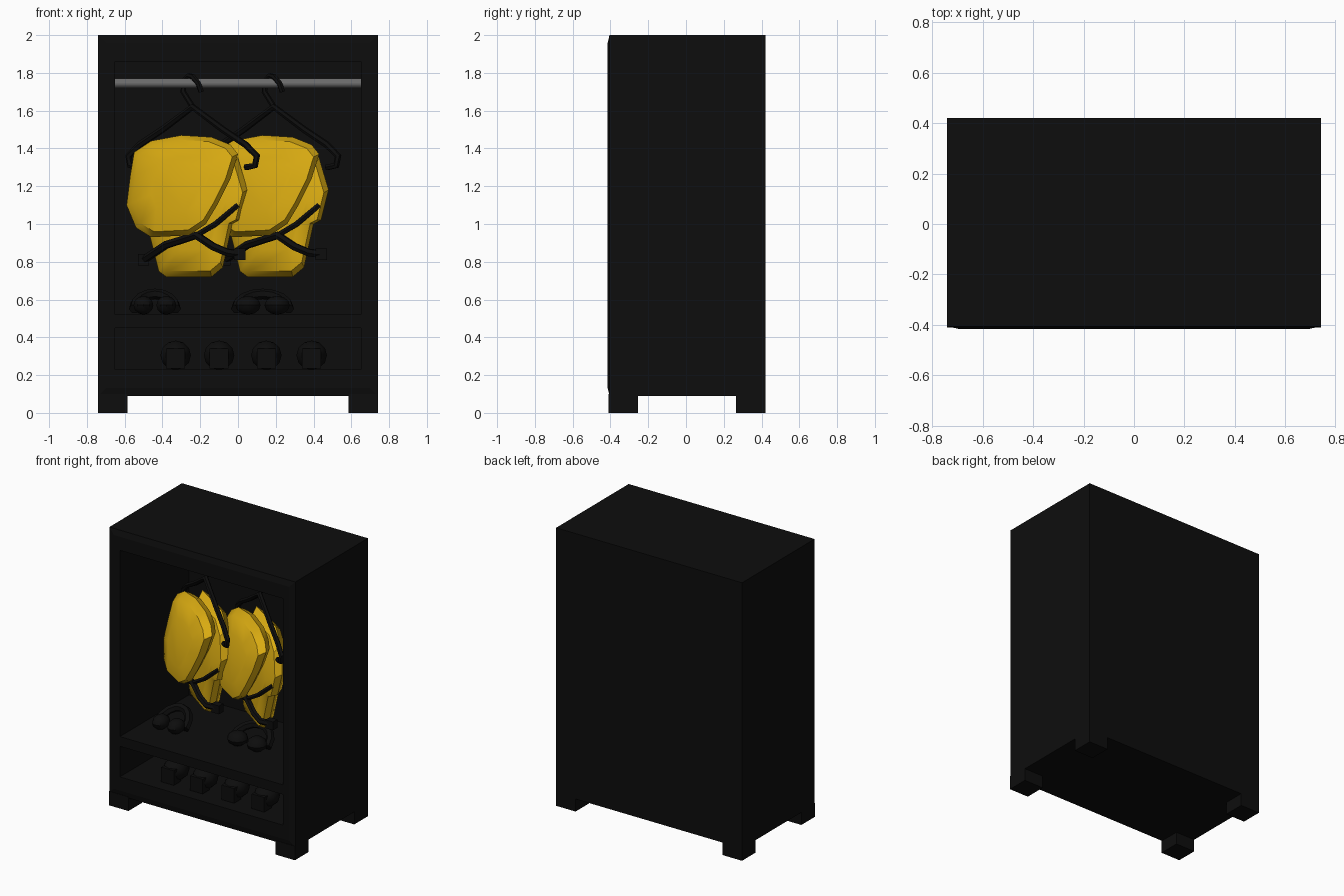
import bpy, bmesh, math
from mathutils import Matrix, Vector

if "Cube" in bpy.data.objects:
    bpy.data.objects.remove(bpy.data.objects["Cube"])


def material(name, rgb, rough=0.6):
    m = bpy.data.materials.new(name)
    m.use_nodes = True
    m.diffuse_color = (*rgb, 1)
    bsdf = m.node_tree.nodes["Principled BSDF"]
    bsdf.inputs["Base Color"].default_value = (*rgb, 1)
    bsdf.inputs["Roughness"].default_value = rough
    return m


BLACK = material("matte black", (0.004, 0.004, 0.004))
YELLOW = material("vest yellow", (0.70, 0.41, 0.006))
GREY = material("rail grey", (0.15, 0.15, 0.15))


def finish(name, bm, mat, smooth=None):
    bmesh.ops.recalc_face_normals(bm, faces=bm.faces)
    me = bpy.data.meshes.new(name)
    bm.to_mesh(me)
    bm.free()
    ob = bpy.data.objects.new(name, me)
    bpy.context.collection.objects.link(ob)
    me.materials.append(mat)
    select(ob)
    if smooth:
        bpy.ops.object.shade_smooth_by_angle(angle=math.radians(smooth))
    return ob


def select(ob):
    bpy.ops.object.select_all(action='DESELECT')
    ob.select_set(True)
    bpy.context.view_layer.objects.active = ob


def add_box(bm, lo, hi):
    lo, hi = Vector(lo), Vector(hi)
    mat = Matrix.Translation((lo + hi) / 2) @ Matrix.Diagonal((*(hi - lo), 1))
    return bmesh.ops.create_cube(bm, size=1, matrix=mat)["verts"]


def tube(name, points, radius, mat=BLACK):
    cu = bpy.data.curves.new(name, 'CURVE')
    cu.dimensions = '3D'
    cu.bevel_depth, cu.bevel_resolution, cu.use_fill_caps = radius, 1, True
    sp = cu.splines.new('POLY')
    sp.points.add(len(points) - 1)
    for p, co in zip(sp.points, points):
        p.co = (*co, 1)
    ob = bpy.data.objects.new(name, cu)
    bpy.context.collection.objects.link(ob)
    cu.materials.append(mat)
    select(ob)
    bpy.ops.object.convert(target='MESH')
    bpy.ops.object.shade_smooth_by_angle(angle=math.radians(50))
    return ob


# Cabinet body with a slightly raised front, hollowed by two openings
bm = bmesh.new()
add_box(bm, (-0.74, -0.405, 0.09), (0.74, 0.42, 2))
bm.normal_update()
front = min(bm.faces, key=lambda f: f.calc_center_median().y)
bmesh.ops.inset_individual(bm, faces=[front], thickness=0.06)
bmesh.ops.translate(bm, verts=front.verts, vec=(0, -0.01, 0))
cabinet = finish("cabinet", bm, BLACK)

bm = bmesh.new()
for low, high in ((0.23, 0.45), (0.52, 1.86)):
    add_box(bm, (-0.65, -0.6, low), (0.65, 0.37, high))
cutter = finish("opening_cutter", bm, BLACK)
cutter.hide_render = True
cut = cabinet.modifiers.new("openings", 'BOOLEAN')
cut.operation, cut.object, cut.solver = 'DIFFERENCE', cutter, 'EXACT'
select(cabinet)
bpy.ops.object.modifier_apply(modifier=cut.name)
bpy.data.objects.remove(cutter)

# Four corner feet
for sx, side in ((-1, "right"), (1, "left")):
    for y, end in ((-0.41, "front"), (0.265, "back")):
        bm = bmesh.new()
        x0, x1 = sorted((sx * 0.585, sx * 0.74))
        add_box(bm, (x0, y, 0), (x1, y + 0.155, 0.1))
        finish(f"{end}_{side}_foot", bm, BLACK)

# Hanging rail
bm = bmesh.new()
bmesh.ops.create_cone(bm, cap_ends=True, segments=12, radius1=0.026, radius2=0.026, depth=1.3,
                      matrix=Matrix.Translation((0, 0, 1.745)) @ Matrix.Rotation(math.pi / 2, 4, 'Y'))
finish("rail", bm, GREY)

# Vests hang turned on the rail: n is the distance behind the hanger plane
TURN = math.radians(35)


def place(cx, x, z, n):
    return (cx + x, (n - math.sin(TURN) * x) / math.cos(TURN), z)


FRONT_PANEL = [(-0.35, 1.10), (-0.33, 1.26), (-0.31, 1.38), (-0.22, 1.44), (-0.06, 1.47),
               (0.10, 1.46), (0.20, 1.42), (0.24, 1.37), (0.20, 1.24), (0.13, 1.10),
               (0.07, 1.0), (-0.02, 0.94), (-0.22, 0.93), (-0.30, 0.98)]
BACK_PANEL = [(-0.23, 0.95), (-0.18, 0.75), (-0.14, 0.72), (0.10, 0.72), (0.16, 0.77),
              (0.21, 1.0), (0.25, 1.02), (0.29, 1.18), (0.24, 1.35), (0.14, 1.43),
              (-0.16, 1.42), (-0.28, 1.22)]


def pillow(name, cx, outline, n, depth, lean):
    mx = sum(p[0] for p in outline) / len(outline)
    mz = sum(p[1] for p in outline) / len(outline)
    bm = bmesh.new()
    rings = []
    for scale, off in ((0.55, 0.5), (0.88, 0.34), (1, 0), (0.9, -0.32), (0.55, -0.5)):
        ring = []
        for x, z in outline:
            px, pz = mx + (x - mx) * scale, mz + (z - mz) * scale
            ring.append(bm.verts.new(place(cx, px, pz, n + depth * off + (pz - mz) * lean)))
        rings.append(ring)
    for a, b in zip(rings, rings[1:]):
        for i in range(len(a)):
            j = (i + 1) % len(a)
            bm.faces.new((a[i], a[j], b[j], b[i]))
    bm.faces.new(rings[0])
    bm.faces.new(rings[-1])
    return finish(name, bm, YELLOW, 35)


for cx, side in ((-0.24, "right"), (0.19, "left")):
    pillow(f"{side}_vest_front", cx, FRONT_PANEL, -0.14, 0.17, 0.25)
    pillow(f"{side}_vest_back", cx, BACK_PANEL, 0.0, 0.16, 0.12)

    # Hanger: two sloping arms with curled ends, and a hook over the rail
    arm = [(0, 1.62), (0.16, 1.50), (0.28, 1.42), (0.34, 1.36), (0.33, 1.31), (0.28, 1.30)]
    path = [(-x, z) for x, z in reversed(arm)] + arm[1:]
    tube(f"{side}_hanger_arms", [place(cx, x, z, -0.02) for x, z in path], 0.018)
    hook = [(0, 0, 1.62), (-0.05, 0.035, 1.70), (-0.045, 0.04, 1.76), (-0.02, 0.015, 1.785),
            (0.0, -0.02, 1.78), (0.03, -0.042, 1.745), (0.045, -0.035, 1.70)]
    tube(f"{side}_hanger_hook", [(cx + x, y, z) for x, y, z in hook], 0.015)

    # Waist strap with a buckle at each end, and a short side strap
    strap = [(-0.26, 0.81), (-0.14, 0.89), (0.02, 0.94), (0.11, 0.88), (0.18, 0.85), (0.25, 0.84)]
    depths = (-0.08, -0.13, -0.15, -0.14, -0.12, -0.06)
    tube(f"{side}_waist_strap", [place(cx, x, z, n) for (x, z), n in zip(strap, depths)], 0.022)
    tube(f"{side}_side_strap", [place(cx, 0.02, 0.94, -0.15), place(cx, 0.12, 1.0, -0.11),
                                place(cx, 0.24, 1.10, -0.04)], 0.016)
    for (x, z), n, end in ((strap[0], -0.08, "outer"), (strap[-1], -0.06, "inner")):
        bm = bmesh.new()
        p = Vector(place(cx, x, z, n))
        size = Vector((0.03, 0.025, 0.03))
        add_box(bm, p - size, p + size)
        finish(f"{side}_{end}_buckle", bm, BLACK)


def blob(name, centre, size, smooth=35):
    bm = bmesh.new()
    bmesh.ops.create_uvsphere(bm, u_segments=10, v_segments=6, radius=1,
                              matrix=Matrix.Translation(centre) @ Matrix.Diagonal((*size, 1)))
    return finish(name, bm, BLACK, smooth)


# Goggles lying on the main shelf: an arched strap and two lens cups
for cx, cy, half, side in ((-0.44, -0.13, 0.11, "right"), (0.13, -0.05, 0.14, "left")):
    arc = [math.pi * i / 8 for i in range(9)]
    tube(f"{side}_goggle_strap", [(cx + half * math.cos(a), cy + 0.12 * math.sin(a),
                                   0.55 + 0.08 * math.sin(a)) for a in arc], 0.028)
    for s in (-1, 1):
        blob(f"{side}_goggle_cup_{'a' if s < 0 else 'b'}",
             (cx + s * half * 0.55, cy - 0.03, 0.57), (half * 0.5, 0.07, 0.05))

# Rounded pots with a front plate in the lower compartment
for i, x in enumerate((-0.33, -0.10, 0.15, 0.39)):
    blob(f"pot_{i + 1}", (x, -0.23, 0.305), (0.085, 0.10, 0.078))
    bm = bmesh.new()
    add_box(bm, (x - 0.05, -0.33, 0.235), (x + 0.05, -0.25, 0.34))
    finish(f"pot_{i + 1}_plate", bm, BLACK)
